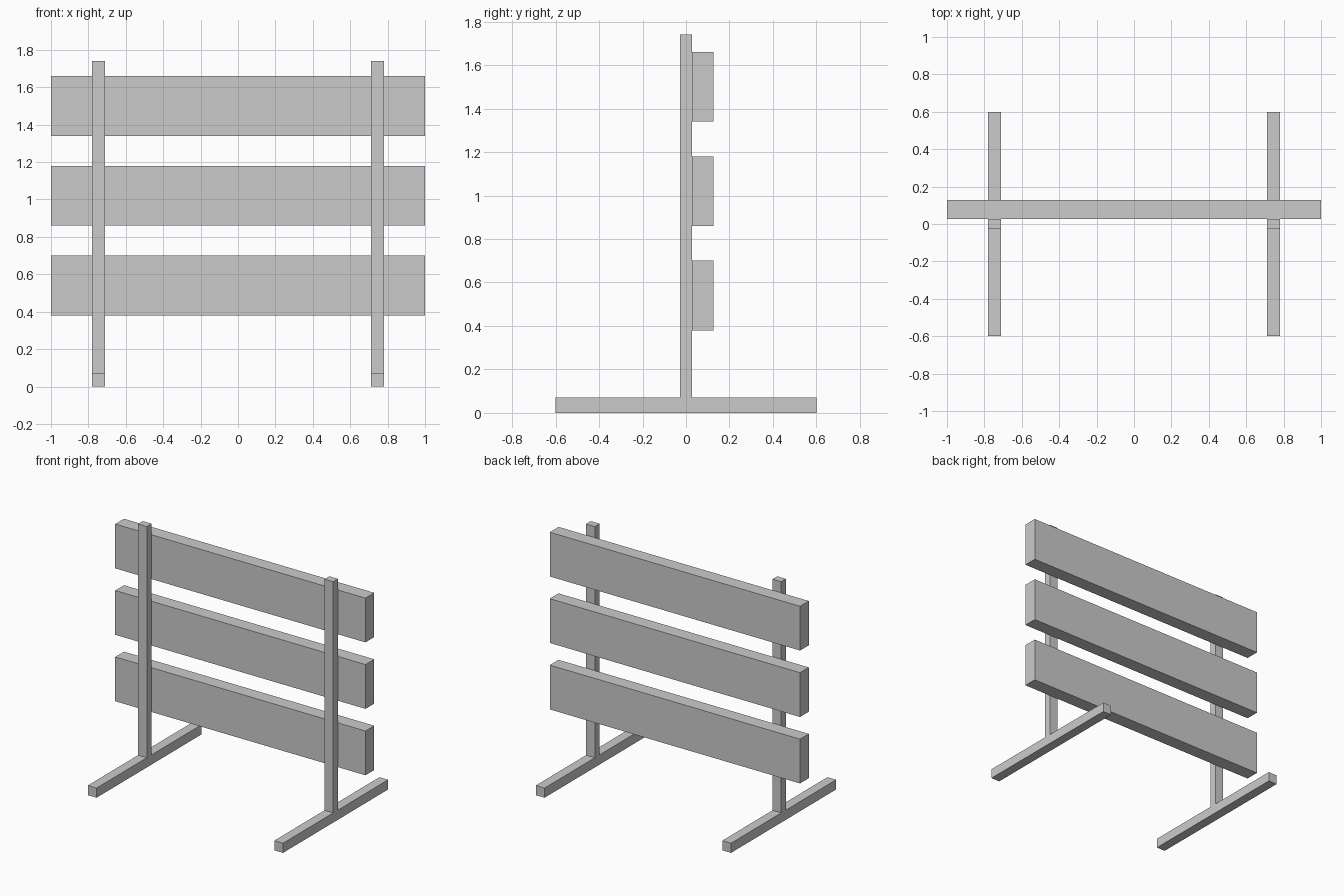
import bpy

if "Cube" in bpy.data.objects:
    bpy.data.objects.remove(bpy.data.objects["Cube"])


def box(name, x, y, z):
    """Add a box spanning the given (min, max) ranges."""
    spans = (x, y, z)
    bpy.ops.mesh.primitive_cube_add(size=1, location=[(a + b) / 2 for a, b in spans])
    ob = bpy.context.object
    ob.name = name
    ob.scale = [b - a for a, b in spans]
    bpy.ops.object.transform_apply(location=False, rotation=False, scale=True)
    return ob


# Two side supports: a ground foot with an upright post on it
for side, cx in (("left", -0.745), ("right", 0.745)):
    x = (cx - 0.035, cx + 0.035)
    box(f"{side}_foot", x, (-0.6, 0.6), (0, 0.07))
    box(f"{side}_post", x, (-0.027, 0.027), (0.07, 1.74))

# Three horizontal planks fixed to the back of the posts
for i, name in enumerate(("lower", "middle", "upper")):
    z = 0.38 + 0.48 * i
    box(f"{name}_plank", (-1, 1), (0.027, 0.127), (z, z + 0.32))
